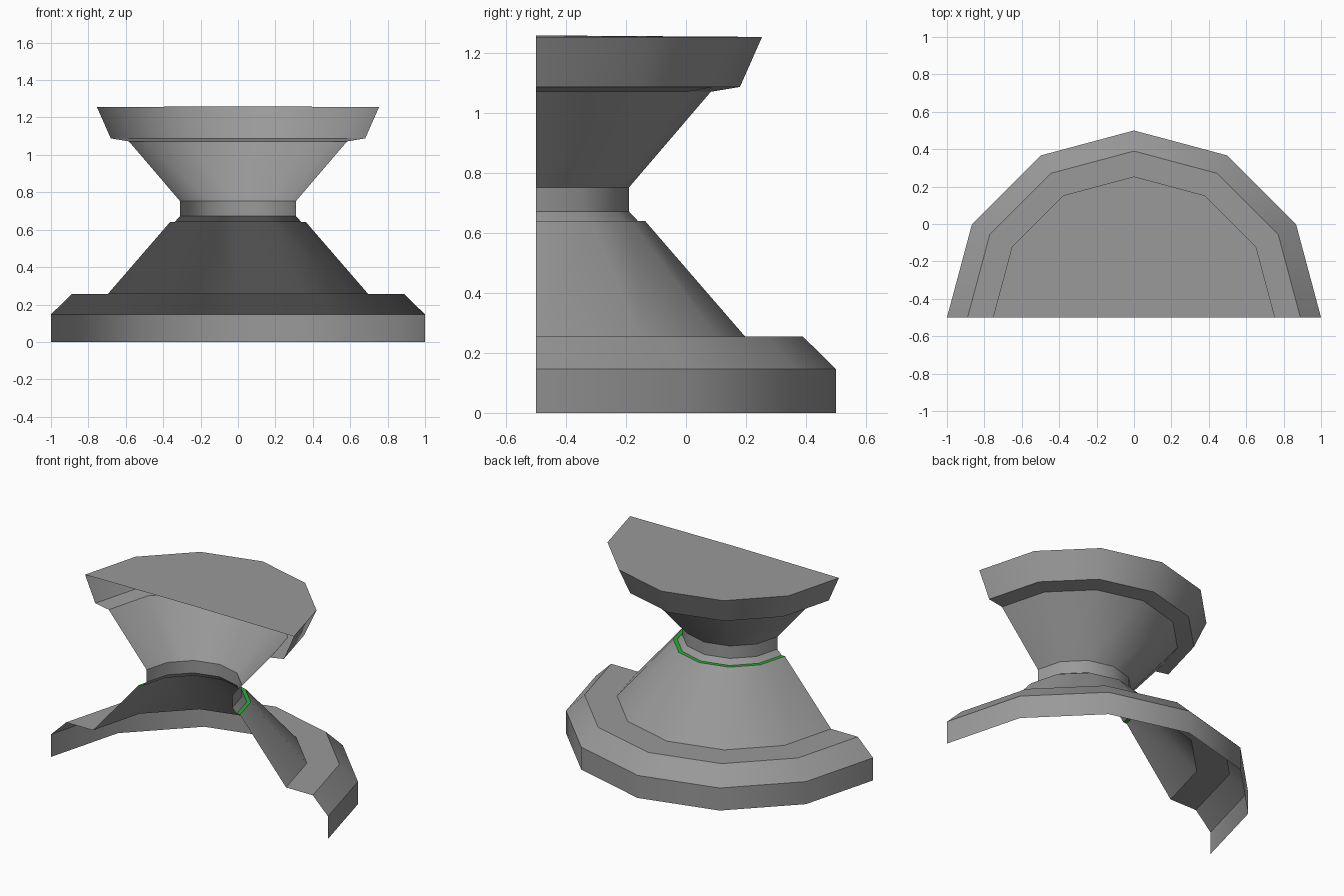
import bpy
import bmesh
from math import cos, sin, pi, radians

if "Cube" in bpy.data.objects:
    bpy.data.objects.remove(bpy.data.objects["Cube"], do_unlink=True)

STEPS = 6          # segments in the half turn
AXIS_Y = -0.5      # the open cut lies on this plane


def make_material(name, rgb):
    mat = bpy.data.materials.new(name)
    mat.use_nodes = True
    color = (*rgb, 1.0)
    mat.diffuse_color = color
    mat.node_tree.nodes["Principled BSDF"].inputs["Base Color"].default_value = color
    return mat


def half_lathe(name, profile, mat):
    """Turn a (radius, height) profile half way round as an open shell."""
    bm = bmesh.new()
    rings = []
    for r, z in profile:
        if r == 0:
            rings.append([bm.verts.new((0, AXIS_Y, z))] * (STEPS + 1))
        else:
            angles = [pi * i / STEPS for i in range(STEPS + 1)]
            rings.append([bm.verts.new((r * cos(a), AXIS_Y + r * sin(a), z)) for a in angles])
    for low, high in zip(rings, rings[1:]):
        for i in range(STEPS):
            corners = [low[i], low[i + 1], high[i + 1], high[i]]
            bm.faces.new(list(dict.fromkeys(corners)))
    mesh = bpy.data.meshes.new(name)
    bm.to_mesh(mesh)
    bm.free()
    mesh.materials.append(mat)
    obj = bpy.data.objects.new(name, mesh)
    bpy.context.collection.objects.link(obj)
    bpy.ops.object.select_all(action="DESELECT")
    obj.select_set(True)
    bpy.context.view_layer.objects.active = obj
    bpy.ops.object.shade_smooth_by_angle(angle=radians(35))
    return obj


grey = make_material("stone grey", (0.32, 0.32, 0.32))
green = make_material("signal green", (0.02, 0.42, 0.03))

# Foot with bevelled edge and flat ledge
half_lathe("base", [(1, 0), (1, 0.147), (0.89, 0.255), (0.697, 0.255)], grey)
# Lower cone and the thin coloured ring on its top
half_lathe("lower_cone", [(0.697, 0.255), (0.364, 0.64)], grey)
half_lathe("ring", [(0.364, 0.64), (0.34, 0.64)], green)
# Narrow waist
half_lathe("neck", [(0.34, 0.64), (0.31, 0.672), (0.31, 0.753)], grey)
# Flared upper part
half_lathe("upper_cone", [(0.31, 0.753), (0.583, 1.072)], grey)
half_lathe("rim", [(0.583, 1.072), (0.68, 1.088), (0.754, 1.255)], grey)
# Slightly domed lid
half_lathe("top", [(0.754, 1.255), (0, 1.26)], grey)
